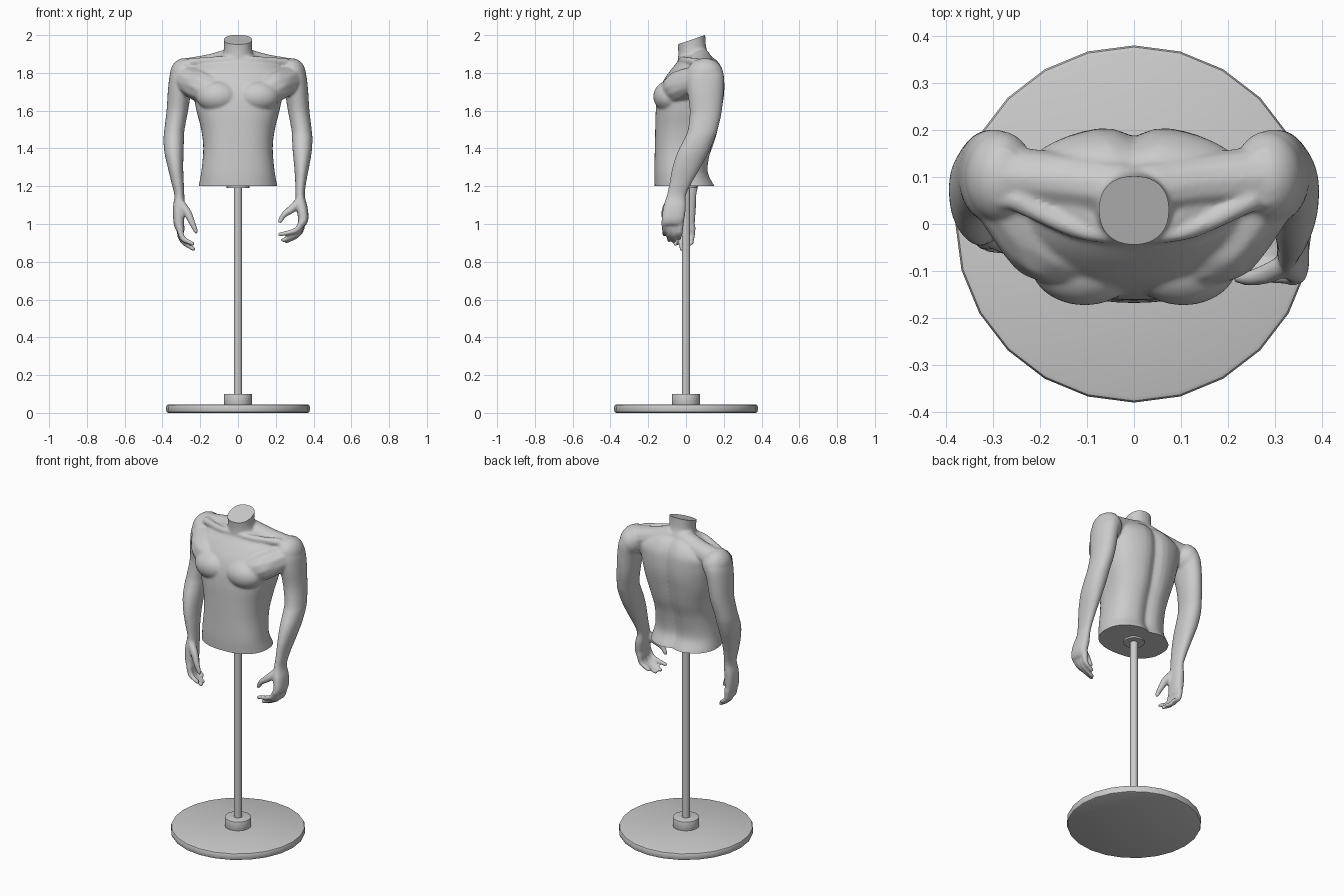
import bpy, bmesh, math
from mathutils import Vector, Matrix

if "Cube" in bpy.data.objects:
    bpy.data.objects.remove(bpy.data.objects["Cube"])


def spline(keys, steps):
    """Catmull-Rom interpolation through tuples of any length."""
    out = []
    for i in range(len(keys) - 1):
        a, b, c, d = (keys[max(i - 1, 0)], keys[i], keys[i + 1], keys[min(i + 2, len(keys) - 1)])
        for s in range(steps):
            t = s / steps
            out.append([0.5 * (2 * q + (r - p) * t + (2 * p - 5 * q + 4 * r - u) * t * t
                               + (3 * q - p - 3 * r + u) * t ** 3) for p, q, r, u in zip(a, b, c, d)])
    return out + [list(keys[-1])]


def loft(bm, keys, groove=0.0, n=48, steps=6):
    """Horizontal sections: (z, x0, x1, y_front, y_back, roundness exponent)."""
    rings = []
    for z, x0, x1, yf, yb, e in spline(keys, steps):
        ring = []
        for k in range(n):
            a = 2 * math.pi * k / n
            c, s = math.cos(a), math.sin(a)
            x = (x0 + x1) / 2 + (x1 - x0) / 2 * math.copysign(abs(c) ** (2 / e), c)
            y = (yf + yb) / 2 + (yb - yf) / 2 * math.copysign(abs(s) ** (2 / e), s)
            if s > 0:
                y -= groove * math.exp(-(x / 0.035) ** 2)
            ring.append(bm.verts.new((x, y, z)))
        rings.append(ring)
    for r0, r1 in zip(rings, rings[1:]):
        for k in range(n):
            j = (k + 1) % n
            bm.faces.new((r0[k], r0[j], r1[j], r1[k]))
    bm.faces.new(rings[0])
    bm.faces.new(rings[-1])


def ball(bm, p, r, sub=2):
    r = r if isinstance(r, tuple) else (r, r, r)
    bmesh.ops.create_icosphere(bm, subdivisions=sub, radius=1,
                               matrix=Matrix.Translation(p) @ Matrix.Diagonal((*r, 1)))


def limb(bm, side, keys, steps=6):
    """Round chain along (x, y, z, radius)."""
    for x, y, z, r in spline(keys, steps):
        ball(bm, (side * x, y, z), r)


def finish(ob, angle=35):
    bpy.ops.object.select_all(action='DESELECT')
    ob.select_set(True)
    bpy.context.view_layer.objects.active = ob
    for m in list(ob.modifiers):
        bpy.ops.object.modifier_apply(modifier=m.name)
    bpy.ops.object.shade_smooth_by_angle(angle=math.radians(angle))


bm = bmesh.new()

# Torso
torso = [(1.14, .216, -.163, .175, 2.3), (1.20, .208, -.166, .156, 2.3), (1.28, .194, -.168, .120, 2.4),
         (1.40, .184, -.165, .138, 2.5), (1.50, .195, -.163, .170, 2.5), (1.60, .220, -.160, .192, 2.5),
         (1.68, .236, -.150, .206, 2.4), (1.75, .250, -.125, .208, 2.3), (1.81, .255, -.085, .200, 2.2),
         (1.86, .200, -.045, .175, 2.0), (1.89, .110, -.030, .140, 2.0)]
loft(bm, [(z, -w, w, f, b, e) for z, w, f, b, e in torso], groove=.022)

# Neck
loft(bm, [(1.80, -.12, .12, -.05, .16, 2), (1.88, -.088, .088, -.042, .13, 2),
          (1.93, -.074, .074, -.042, .108, 2.2), (2.00, -.076, .076, -.050, .102, 2.3),
          (2.06, -.080, .080, -.055, .105, 2.3)])

# Shoulders and chest muscles
for s in (1, -1):
    limb(bm, s, [(.04, .075, 1.87, .062), (.15, .09, 1.838, .063), (.27, .10, 1.812, .068)], 10)
    limb(bm, s, [(.13, -.06, 1.70, .08), (.20, -.03, 1.73, .085), (.28, .07, 1.77, .075)], 10)
    limb(bm, s, [(.03, -.025, 1.872, .018), (.12, -.012, 1.868, .02), (.25, .05, 1.855, .025)], 10)
    ball(bm, (s * .105, -.085, 1.675), (.115, .088, .085), 4)
    ball(bm, (s * .285, .10, 1.79), (.075, .098, .088), 4)

# Arms: shared upper arm, separate forearms because the hands hang differently
upper = [(1.865, .24, .315, .04, .16, 2), (1.80, .225, .357, .005, .197, 2.1), (1.72, .245, .370, .005, .200, 2.1),
         (1.60, .264, .378, .020, .190, 2.1), (1.50, .283, .390, .010, .168, 2.1)]
left = [(1.45, .286, .394, -.010, .150, 2.1), (1.38, .290, .390, -.045, .120, 2.1),
        (1.30, .298, .376, -.072, .078, 2.1), (1.22, .303, .361, -.087, .032, 2.1),
        (1.15, .304, .354, -.102, .000, 2.1), (1.09, .308, .368, -.120, .000, 2.4),
        (1.03, .318, .373, -.128, -.008, 2.6), (.995, .315, .362, -.127, -.015, 2.6)]
right = [(1.45, .286, .394, -.005, .155, 2.1), (1.38, .288, .390, -.030, .130, 2.1),
         (1.30, .290, .372, -.045, .098, 2.1), (1.22, .287, .353, -.045, .070, 2.1),
         (1.15, .284, .337, -.042, .055, 2.1), (1.08, .283, .345, -.052, .052, 2.4),
         (1.00, .285, .340, -.056, .046, 2.6), (.965, .282, .328, -.052, .040, 2.6)]
loft(bm, upper + left)
loft(bm, [(z, -b, -a, f, k, e) for z, a, b, f, k, e in upper + right])

# Hands: (knuckle y, tip x, tip y, tip z), then the thumb
for s, kx, kz, fingers, thumb in (
        (1, .340, 1.01,
         [(-.113, .222, -.113, .935), (-.085, .238, -.090, .905), (-.056, .255, -.064, .898), (-.028, .282, -.036, .915)],
         [(.325, -.085, 1.12, .024), (.285, -.105, 1.08, .023), (.245, -.115, 1.05, .017), (.222, -.115, 1.015, .013)]),
        (-1, .308, .98,
         [(-.041, .240, -.056, .885), (-.014, .236, -.024, .858), (.012, .243, .004, .862), (.034, .265, .028, .888)],
         [(.305, -.025, 1.11, .024), (.268, -.045, 1.06, .023), (.240, -.060, 1.00, .017), (.222, -.062, .96, .013)])):
    for ky, tx, ty, tz in fingers:
        mid = (kx * .6 + tx * .4 + .012, (ky + ty) / 2, kz * .42 + tz * .58, .0155)
        limb(bm, s, [(kx, ky, kz, .019), mid, (tx, ty, tz + .010, .0125)], 8)
    limb(bm, s, thumb, 6)

bmesh.ops.recalc_face_normals(bm, faces=bm.faces)
me = bpy.data.meshes.new("mannequin_body")
bm.to_mesh(me)
bm.free()
body = bpy.data.objects.new("mannequin_body", me)
bpy.context.collection.objects.link(body)

# Fuse everything into one skin and soften it
rm = body.modifiers.new("fuse", 'REMESH')
rm.mode = 'VOXEL'
rm.voxel_size = .0065
sm = body.modifiers.new("soften", 'SMOOTH')
sm.factor, sm.iterations = .5, 9

# Flat cuts at the waist and the sloping neck top
tilt = math.radians(19)
cutters = []
for loc, rot, size in (((0, 0, 1.15), 0, (.5, .6, .10)),
                       ((0, .03 - .1 * math.sin(tilt), 1.976 + .1 * math.cos(tilt)), tilt, (.4, .4, .2))):
    bpy.ops.mesh.primitive_cube_add(size=1, location=loc, rotation=(rot, 0, 0))
    c = bpy.context.object
    c.name, c.scale, c.hide_render = "cutter", size, True
    m = body.modifiers.new("cut", 'BOOLEAN')
    m.operation, m.object, m.solver = 'DIFFERENCE', c, 'EXACT'
    cutters.append(c)
bpy.context.view_layer.update()
finish(body, 50)
for c in cutters:
    bpy.data.objects.remove(c)

# Stand
for name, r, z0, z1, bevel in (("base_plate", .38, 0, .045, .012), ("base_collar", .075, .04, .10, .004),
                               ("pole", .022, .08, 1.20, 0), ("pole_flange", .06, 1.19, 1.205, 0)):
    bpy.ops.mesh.primitive_cylinder_add(vertices=24, radius=r, depth=z1 - z0, location=(0, 0, (z0 + z1) / 2))
    ob = bpy.context.object
    ob.name = name
    if bevel:
        m = ob.modifiers.new("bevel", 'BEVEL')
        m.width, m.segments = bevel, 2
    finish(ob)
